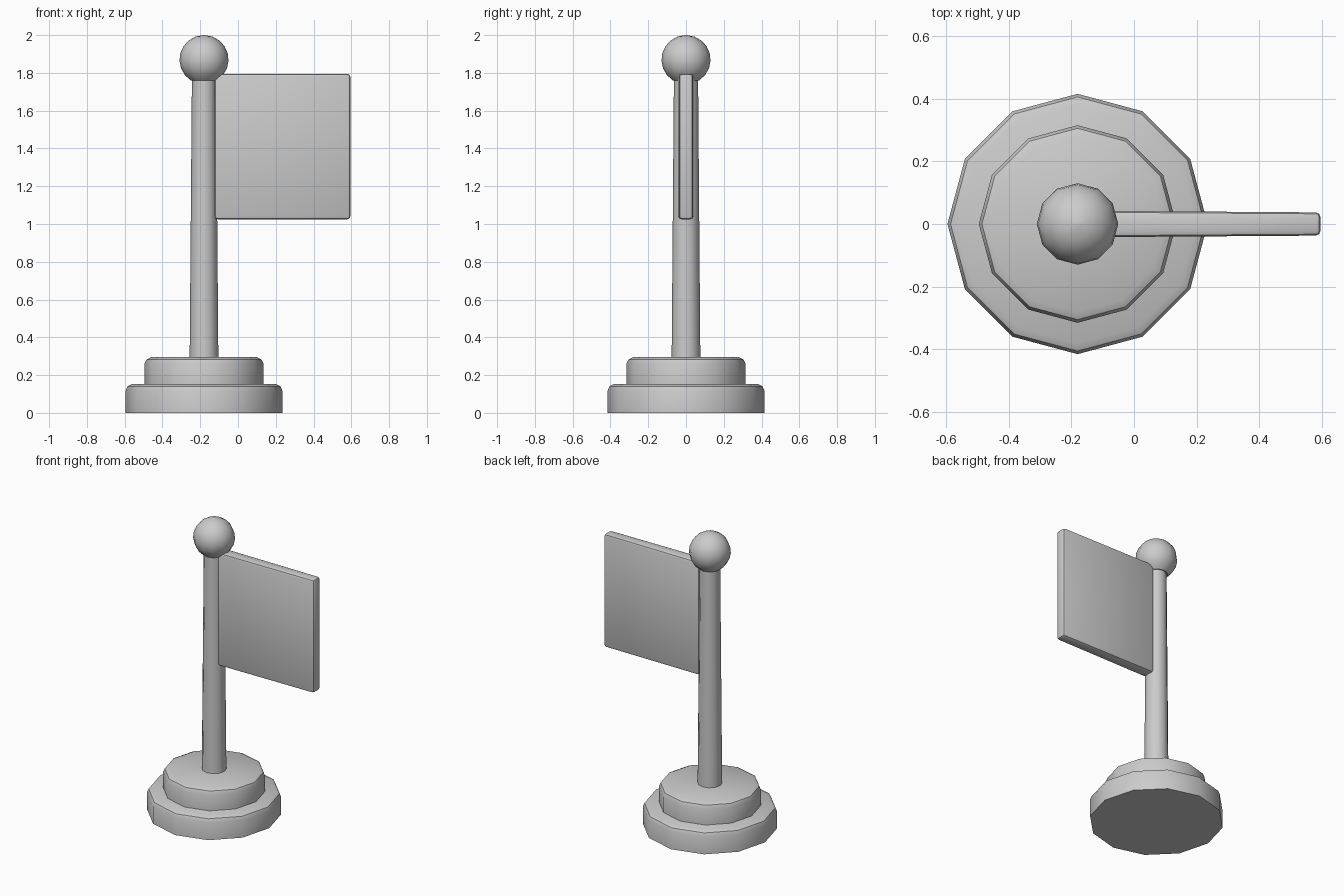
import bpy, bmesh
from math import sin, cos, pi

if "Cube" in bpy.data.objects:
    bpy.data.objects.remove(bpy.data.objects["Cube"])

POLE_X = -0.18
SIDES = 12


def finish(bm, name, angle):
    bmesh.ops.recalc_face_normals(bm, faces=bm.faces)
    mesh = bpy.data.meshes.new(name)
    bm.to_mesh(mesh)
    bm.free()
    obj = bpy.data.objects.new(name, mesh)
    bpy.context.collection.objects.link(obj)
    bpy.ops.object.select_all(action='DESELECT')
    obj.select_set(True)
    bpy.context.view_layer.objects.active = obj
    bpy.ops.object.shade_smooth_by_angle(angle=angle)
    return obj


def lathe(name, profile, angle=0.7):
    """Revolve (radius, z) points around the pole axis, with capped ends."""
    bm = bmesh.new()
    rings = [[bm.verts.new((POLE_X + r * cos(2 * pi * i / SIDES),
                            r * sin(2 * pi * i / SIDES), z))
              for i in range(SIDES)] for r, z in profile]
    for a, b in zip(rings, rings[1:]):
        for i in range(SIDES):
            j = (i + 1) % SIDES
            bm.faces.new((a[i], a[j], b[j], b[i]))
    bm.faces.new(rings[0])
    bm.faces.new(rings[-1])
    return finish(bm, name, angle)


def tier(name, radius, z0, z1):
    """Base disc with a softened top rim."""
    return lathe(name, [(radius, z0), (radius, z1 - 0.035),
                        (radius - 0.01, z1 - 0.012), (radius - 0.035, z1)])


# Stepped base
tier("base_lower", 0.415, 0.0, 0.153)
tier("base_upper", 0.315, 0.15, 0.295)

# Slightly tapered pole
lathe("pole", [(0.076, 0.29), (0.064, 1.78)])

# Ball finial, flattened underneath
center, rad = 1.87, 0.13
ball = [(rad * cos(t), center + rad * sin(t))
        for t in [(-57 + 18 * k) * pi / 180 for k in range(9)]]
lathe("finial_ball", ball + [(0.004, 2.0)])

# Flag panel, a touch thicker at the pole, with bevelled edges
bm = bmesh.new()
bmesh.ops.create_cube(bm, size=1)
for v in bm.verts:
    outer = v.co.x > 0
    v.co = (0.595 if outer else -0.125,
            (0.037 if outer else 0.042) * (1 if v.co.y > 0 else -1),
            1.795 if v.co.z > 0 else 1.025)
bmesh.ops.bevel(bm, geom=bm.edges[:], offset=0.016, segments=2,
                profile=0.5, affect='EDGES')
finish(bm, "flag", 0.7)
